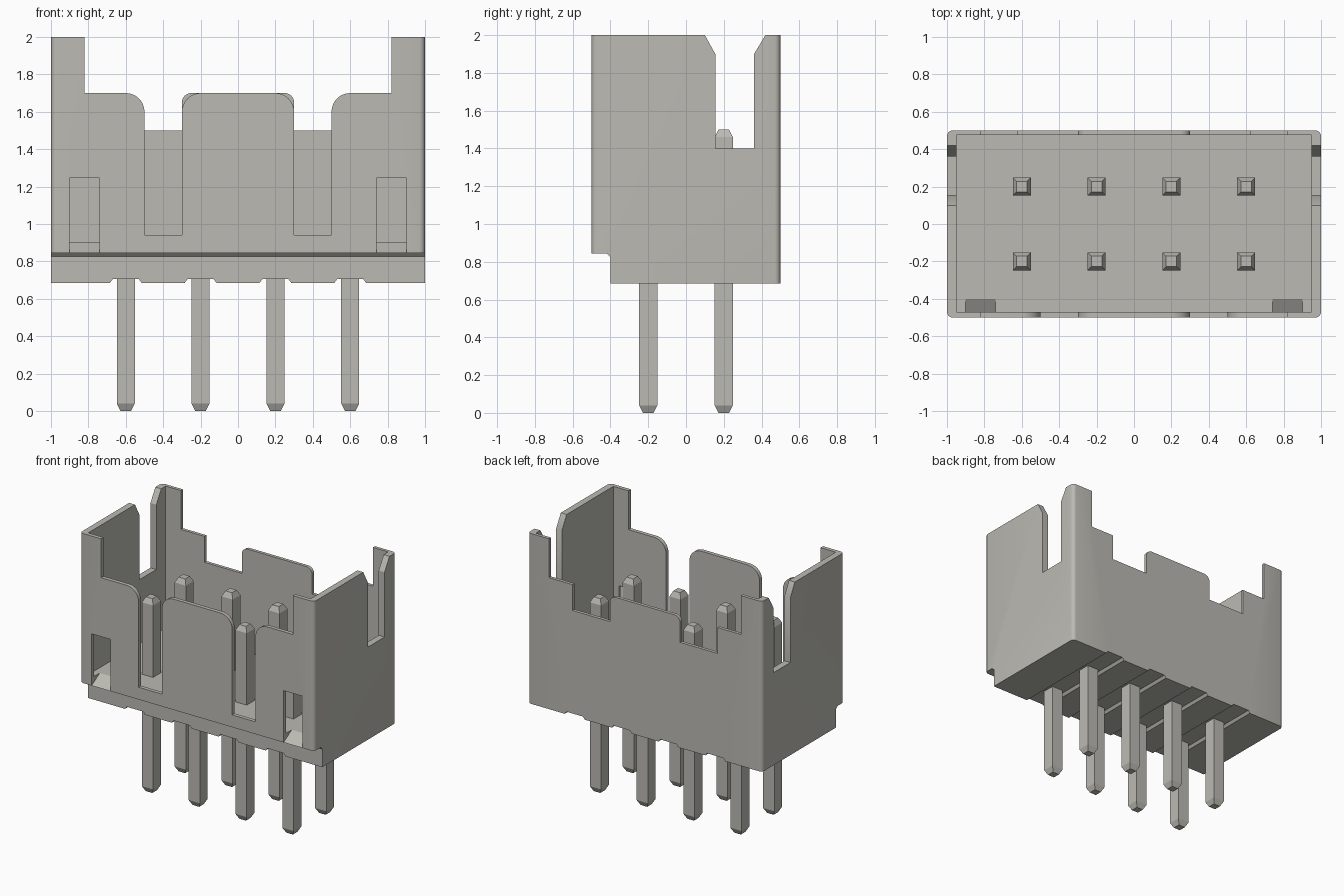
import bpy, bmesh
from math import sin, cos, radians
from mathutils import Vector

cube = bpy.data.objects.get("Cube")
if cube:
    bpy.data.objects.remove(cube, do_unlink=True)

mat = bpy.data.materials.new("pale warm grey")
mat.use_nodes = True
colour = (0.50, 0.49, 0.45, 1)
mat.diffuse_color = colour
mat.node_tree.nodes["Principled BSDF"].inputs["Base Color"].default_value = colour


def finish(name, bm):
    bmesh.ops.recalc_face_normals(bm, faces=bm.faces)
    me = bpy.data.meshes.new(name)
    bm.to_mesh(me)
    bm.free()
    me.materials.append(mat)
    ob = bpy.data.objects.new(name, me)
    bpy.context.collection.objects.link(ob)
    return ob


def extrude(name, points, axis, lo, hi):
    """Extrude a 2D profile along an axis: 'x' takes (y, z), 'y' takes (x, z), 'z' takes (x, y)."""
    i = "xyz".index(axis)
    bm = bmesh.new()
    verts = []
    for p in points:
        co = list(p)
        co.insert(i, lo)
        verts.append(bm.verts.new(co))
    face = bm.faces.new(verts)
    out = bmesh.ops.extrude_face_region(bm, geom=[face])
    step = Vector((0, 0, 0))
    step[i] = hi - lo
    bmesh.ops.translate(bm, vec=step, verts=[g for g in out["geom"] if isinstance(g, bmesh.types.BMVert)])
    return finish(name, bm)


def rect(a0, a1, b0, b1):
    return [(a0, b0), (a1, b0), (a1, b1), (a0, b1)]


def arc(cx, cz, r, a0, a1, n=8):
    return [(cx + r * cos(radians(a0 + (a1 - a0) * k / n)),
             cz + r * sin(radians(a0 + (a1 - a0) * k / n))) for k in range(n + 1)]


def mirrored(half):
    return [(-x, z) for x, z in reversed(half)] + half


def cut(target, cutter):
    cutter.hide_render = True
    mod = target.modifiers.new("cut", "BOOLEAN")
    mod.operation = "DIFFERENCE"
    mod.solver = "EXACT"
    mod.object = cutter
    bpy.context.view_layer.objects.active = target
    bpy.ops.object.modifier_apply(modifier=mod.name)
    bpy.data.objects.remove(cutter, do_unlink=True)


BOTTOM, STEP, FLOOR = 0.685, 0.845, 0.905

# Housing block with rounded upright corners
r = 0.03
outline = (arc(1 - r, 0.5 - r, r, 0, 90, 4) + arc(r - 1, 0.5 - r, r, 90, 180, 4)
           + arc(r - 1, r - 0.5, r, 180, 270, 4) + arc(1 - r, r - 0.5, r, 270, 360, 4))
housing = extrude("housing", outline, "z", BOTTOM, 2)

# Inner cavity
cut(housing, extrude("cavity", rect(-0.95, 0.95, -0.47, 0.475), "z", FLOOR, 2.2))

# Front wall: two tall slots between rounded tabs
front = ([*arc(0.2, 1.6, 0.1, 90, 0), (0.3, 0.94), (0.5, 0.94)]
         + arc(0.6, 1.6, 0.1, 180, 90) + [(0.82, 1.7), (0.82, 2.2)])
cut(housing, extrude("front_cut", mirrored(front), "y", -0.6, -0.4))

# Back wall: stepped edge with a centre tab
back = [*arc(0.25, 1.65, 0.05, 90, 0), (0.3, 1.5), (0.62, 1.5),
        (0.62, 1.7), (0.82, 1.7), (0.82, 2.2)]
cut(housing, extrude("back_cut", mirrored(back), "y", 0.4, 0.6))

# Chamfered slots in both end walls
slot = [(0.155, 1.4), (0.36, 1.4), (0.36, 1.9), (0.42, 2), (0.42, 2.2),
        (0.1, 2.2), (0.1, 2), (0.155, 1.9)]
cut(housing, extrude("end_slots", slot, "x", -1.2, 1.2))

# Recessed lower front edge
cut(housing, extrude("front_step", [(-0.6, 0.6), (-0.4, 0.6), (-0.4, STEP - 0.02),
                                    (-0.42, STEP), (-0.6, STEP)], "x", -1.2, 1.2))

# Small front windows with a sloping sill
for s in (-1, 1):
    sill = [(-0.6, STEP), (-0.5, STEP), (-0.4, FLOOR), (-0.4, 1.245), (-0.6, 1.245)]
    lo, hi = sorted((s * 0.74, s * 0.9))
    cut(housing, extrude("window_cut", sill, "x", lo, hi))

# Shallow grooves under the base along each pin column
columns = (-0.6, -0.2, 0.2, 0.6)
for x in columns:
    groove = [(x - 0.085, 0.6), (x + 0.085, 0.6), (x + 0.085, BOTTOM),
              (x + 0.07, BOTTOM + 0.02), (x - 0.07, BOTTOM + 0.02), (x - 0.085, BOTTOM)]
    cut(housing, extrude("groove_cut", groove, "y", -0.6, 0.6))

bpy.ops.object.select_all(action="DESELECT")
housing.select_set(True)
bpy.context.view_layer.objects.active = housing
bpy.ops.object.shade_smooth_by_angle(angle=radians(30))


# Square pins with tapered ends
def pin(name, x, y):
    bm = bmesh.new()
    rings = []
    for z, h in ((0, 0.028), (0.04, 0.048), (1.46, 0.048), (1.5, 0.028)):
        rings.append([bm.verts.new((x + a, y + b, z)) for a, b in rect(-h, h, -h, h)])
    for low, high in zip(rings, rings[1:]):
        for k in range(4):
            j = (k + 1) % 4
            bm.faces.new((low[k], low[j], high[j], high[k]))
    bm.faces.new(rings[0])
    bm.faces.new(rings[-1])
    finish(name, bm)


for row, y in (("front", -0.2), ("back", 0.2)):
    for n, x in enumerate(columns, 1):
        pin(f"{row}_pin_{n}", x, y)
